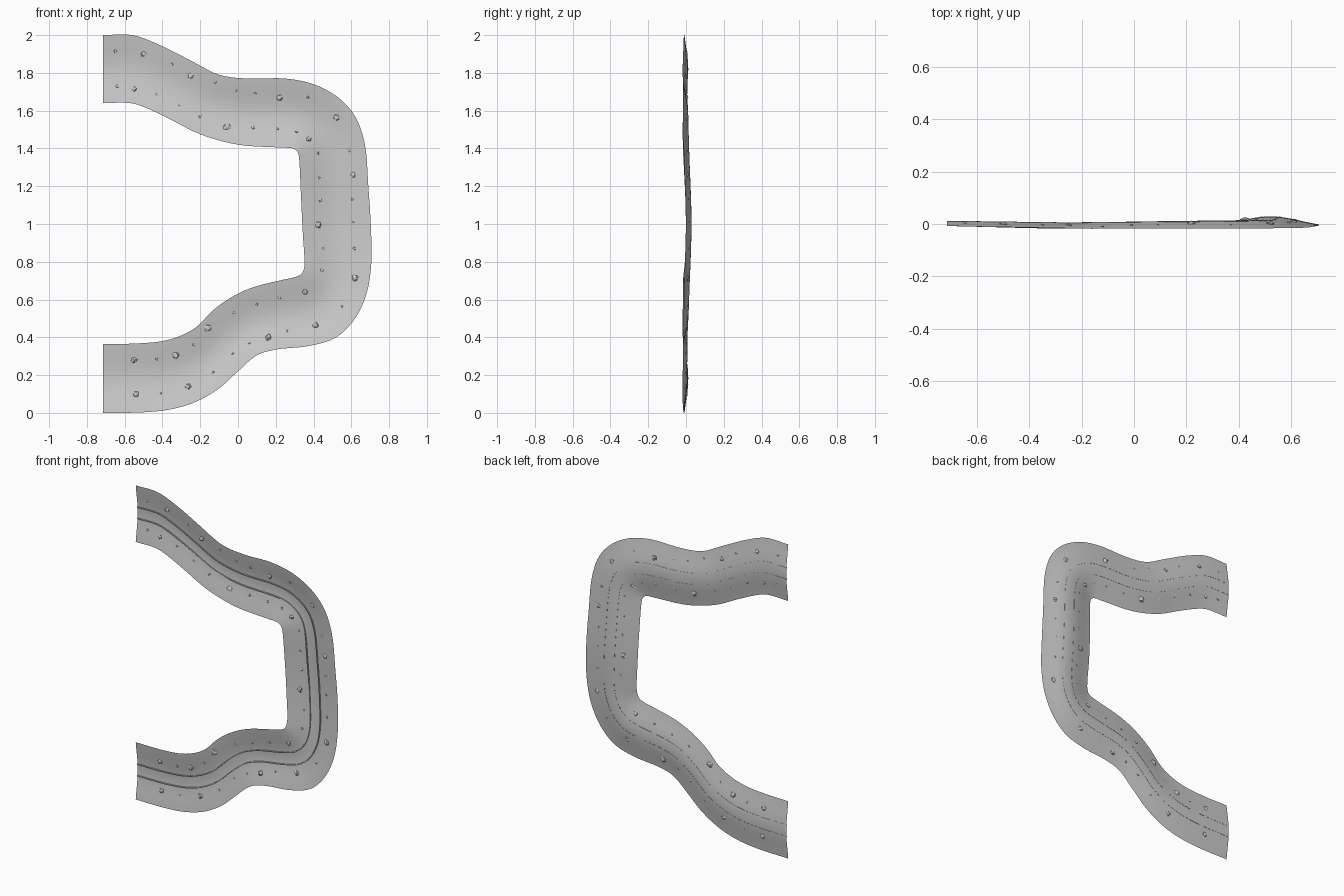
import bpy, bmesh, math, random
from mathutils import Vector, Matrix, noise

if "Cube" in bpy.data.objects:
    bpy.data.objects.remove(bpy.data.objects["Cube"])

random.seed(4)
# Paired edge points (x, z) of the trough, from upper end to lower end
OUTER = [(-.715, 2), (-.56, 2), (-.42, 1.95), (-.25, 1.865), (-.1, 1.79), (.05, 1.77), (.25, 1.77),
         (.4, 1.74), (.53, 1.67), (.62, 1.57), (.67, 1.43), (.69, 1.2), (.705, .95), (.705, .78),
         (.68, .63), (.62, .5), (.52, .4), (.38, .355), (.2, .335), (.1, .305), (0, .22),
         (-.1, .13), (-.22, .06), (-.35, .02), (-.5, .003), (-.715, 0)]
INNER = [(-.715, 1.64), (-.57, 1.64), (-.5, 1.62), (-.36, 1.555), (-.2, 1.475), (0, 1.42), (.22, 1.405),
         (.29, 1.4), (.31, 1.388), (.32, 1.37), (.325, 1.33), (.332, 1.18), (.343, .95), (.352, .8),
         (.348, .76), (.335, .735), (.305, .72), (.24, .705), (.08, .665), (-.03, .615), (-.13, .545),
         (-.22, .455), (-.3, .41), (-.4, .38), (-.55, .367), (-.715, .365)]
SUB = 5


def smooth_curve(pts):
    """Centripetal Catmull-Rom curve through the points."""
    p = [Vector(q) for q in pts]
    p = [2 * p[0] - p[1]] + p + [2 * p[-1] - p[-2]]
    out = []
    for i in range(1, len(p) - 2):
        a, b, c, d = p[i - 1:i + 3]
        t0 = 0
        t1 = t0 + (b - a).length ** .5
        t2 = t1 + (c - b).length ** .5
        t3 = t2 + (d - c).length ** .5
        for k in range(SUB):
            t = t1 + (t2 - t1) * k / SUB
            mix = lambda u, v, s, e: u.lerp(v, (t - s) / (e - s))
            a1, a2, a3 = mix(a, b, t0, t1), mix(b, c, t1, t2), mix(c, d, t2, t3)
            out.append(mix(mix(a1, a2, t0, t2), mix(a2, a3, t1, t3), t1, t2))
    return out + [p[-2]]


RO, RI = smooth_curve(OUTER), smooth_curve(INNER)
N = len(RO)


def clamp(v):
    return max(0, min(1, v))


def surf(i, s, lift=0):
    """Point on the trough: row i, s from -1 (outer edge) to 1 (inner edge)."""
    p = RO[i].lerp(RI[i], (s + 1) / 2)
    mid = (RO[i] + RI[i]) / 2
    edge = -.018 + .01 * clamp((-.25 - mid.x) / .45) + .017 * math.exp(-((mid.y - 1) / .35) ** 2)
    depth = .02 + .01 * clamp((mid.x + .7) / 1.2)
    f = .5 * (.5 + .5 * math.cos(math.pi * s)) + .5 * (1 - s * s)
    return Vector((p.x, edge + depth * f - lift, p.y))


def make(name, bm, angle=40):
    me = bpy.data.meshes.new(name)
    bm.to_mesh(me)
    bm.free()
    ob = bpy.data.objects.new(name, me)
    bpy.context.collection.objects.link(ob)
    bpy.ops.object.select_all(action='DESELECT')
    ob.select_set(True)
    bpy.context.view_layer.objects.active = ob
    bpy.ops.object.shade_smooth_by_angle(angle=math.radians(angle))
    return ob


# Curved trough sheet
M = 16
bm = bmesh.new()
rows = [[bm.verts.new(surf(i, -1 + 2 * j / M)) for j in range(M + 1)] for i in range(N)]
for a, b in zip(rows, rows[1:]):
    for j in range(M):
        bm.faces.new((a[j], a[j + 1], b[j + 1], b[j]))
make("trough", bm)

# Two thin rails following the trough floor
for name, s0 in (("outer_rail", -.2), ("inner_rail", .2)):
    bm = bmesh.new()
    rings = []
    for i in range(N):
        w = .003 / ((RO[i] - RI[i]).length / 2)
        rings.append([bm.verts.new(surf(i, s0 + k * w, h))
                      for k, h in ((-1, -.001), (1, -.001), (1, .007), (-1, .007))])
    for a, b in zip(rings, rings[1:]):
        for k in range(4):
            bm.faces.new((a[k], a[(k + 1) % 4], b[(k + 1) % 4], b[k]))
    bm.faces.new(rings[0])
    bm.faces.new(rings[-1])
    bmesh.ops.recalc_face_normals(bm, faces=bm.faces)
    make(name, bm)

# Stones (x, z) scattered on both banks
BIG = [(-.5, 1.9), (-.25, 1.785), (-.55, 1.715), (-.06, 1.515), (.22, 1.67), (.52, 1.565), (.375, 1.45),
       (.61, 1.26), (.425, .995), (.62, .715), (.355, .64), (.41, .465), (-.16, .45), (.16, .4),
       (-.265, .14), (-.54, .1), (-.33, .305), (-.55, .28)]
SMALL = [(-.65, 1.915), (-.64, 1.73), (-.35, 1.845), (-.43, 1.685), (-.31, 1.625), (-.2, 1.57), (-.12, 1.75),
         (-.01, 1.705), (.09, 1.69), (.08, 1.51), (.21, 1.505), (.31, 1.49), (.37, 1.67), (.425, 1.375),
         (.59, 1.39), (.43, 1.245), (.435, 1.125), (.605, 1.13), (.61, 1.01), (.45, .87), (.615, .87),
         (.445, .755), (.55, .565), (.22, .61), (.1, .575), (-.02, .53), (.26, .435), (.06, .37),
         (-.03, .315), (-.13, .215), (-.41, .105), (-.43, .285), (-.235, .36)]
GRID = [surf(i, -1 + j / 10) for i in range(N) for j in range(21)]
for label, spots, r in (("large_stones", BIG, .015), ("small_stones", SMALL, .007)):
    bm = bmesh.new()
    for x, z in spots:
        y = min(GRID, key=lambda g: (g.x - x) ** 2 + (g.z - z) ** 2).y
        vs = bmesh.ops.create_icosphere(bm, subdivisions=2, radius=1)["verts"]
        size = r * random.uniform(.8, 1.2)
        off = Vector((x * 9, y, z * 9))
        for v in vs:
            v.co *= size * (1 + .4 * noise.noise(v.co * 1.5 + off))
            v.co.y *= .5
        bmesh.ops.rotate(bm, verts=vs, cent=(0, 0, 0), matrix=Matrix.Rotation(random.random() * 6, 3, 'Y'))
        bmesh.ops.translate(bm, verts=vs, vec=(x, y - .001, z))
    make(label, bm, 25)
